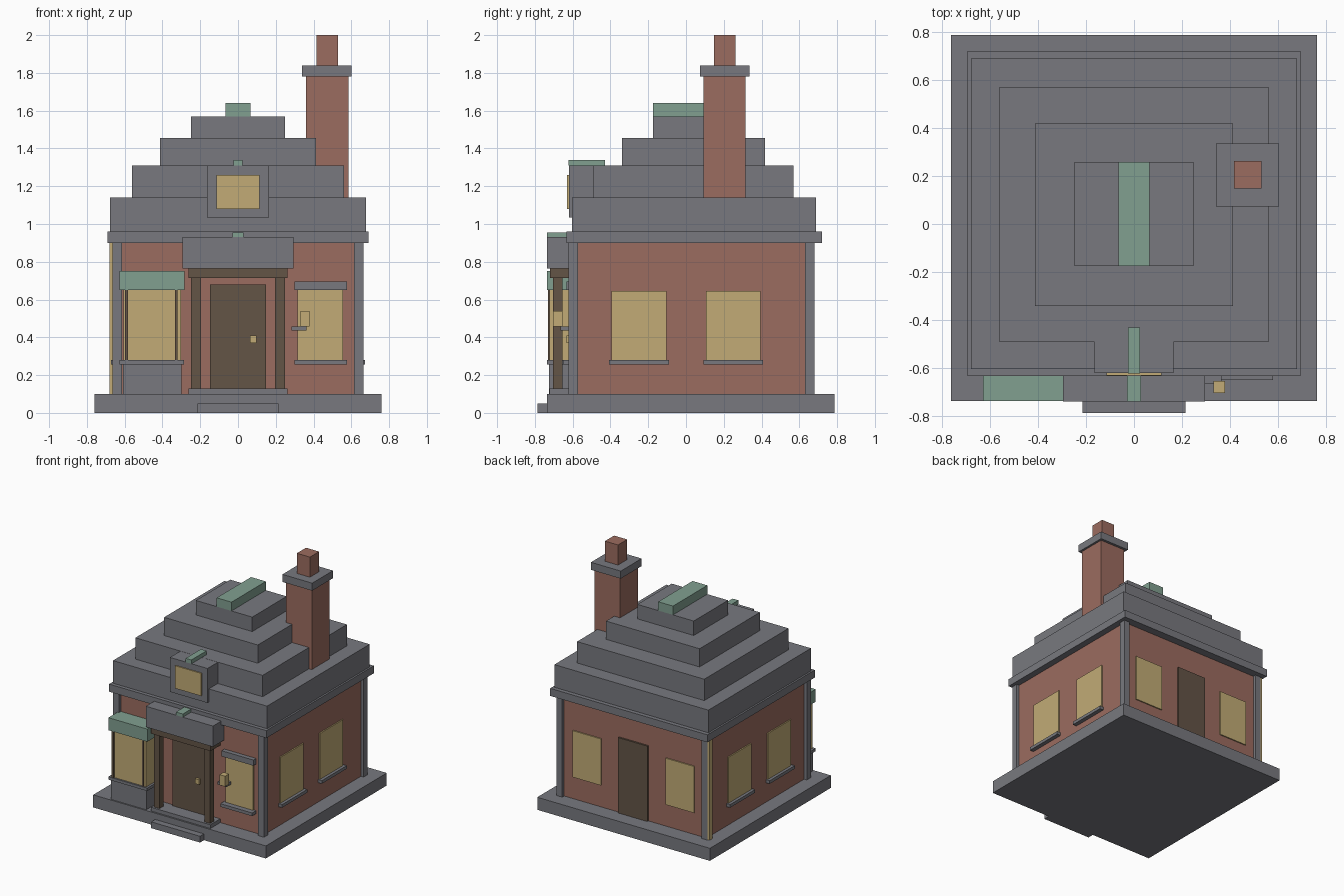
import bpy, bmesh

if "Cube" in bpy.data.objects:
    bpy.data.objects.remove(bpy.data.objects["Cube"])


def material(name, r, g, b):
    m = bpy.data.materials.new(name)
    m.diffuse_color = (r, g, b, 1)
    m.use_nodes = True
    m.node_tree.nodes["Principled BSDF"].inputs["Base Color"].default_value = m.diffuse_color
    return m


STONE = material("grey stone", 0.188, 0.191, 0.212)
BRICK = material("red brick", 0.33, 0.15, 0.115)
GLOW = material("warm yellow", 0.54, 0.41, 0.18)
WOOD = material("dark wood", 0.127, 0.089, 0.061)
COPPER = material("green copper", 0.22, 0.35, 0.28)


def box(name, mat, x, y, z):
    """Axis-aligned box from (min, max) ranges."""
    me = bpy.data.meshes.new(name)
    bm = bmesh.new()
    bmesh.ops.create_cube(bm, size=1)
    for v in bm.verts:
        v.co = [r[0] if c < 0 else r[1] for c, r in zip(v.co, (x, y, z))]
    bm.to_mesh(me)
    bm.free()
    me.materials.append(mat)
    ob = bpy.data.objects.new(name, me)
    bpy.context.collection.objects.link(ob)
    return ob


def sym(w):
    return (-w, w)


def flip(r, s):
    return r if s > 0 else (-r[1], -r[0])


# Plinth, step and walls
box("plinth", STONE, sym(.76), (-.735, .785), (0, .1))
box("front_step", STONE, sym(.215), (-.785, -.735), (0, .05))
box("walls", BRICK, sym(.64), (-.597, .656), (.1, .9))

# Corner posts and the drainpipe at the back left
for s in (1, -1):
    for y in (-.597, .656):
        box("corner_post", STONE, flip((.613, .664), s), (y - .025, y + .025), (.1, .9))
box("drainpipe", GLOW, (-.68, -.655), (.64, .675), (.1, .9))

# Eaves and stepped roof
box("eaves", STONE, sym(.692), (-.632, .72), (.9, .96))
for w, y0, y1, z0, z1 in ((.678, -.603, .687, .96, 1.14), (.56, -.49, .57, 1.14, 1.31),
                          (.412, -.34, .418, 1.31, 1.455), (.248, -.175, .257, 1.455, 1.57)):
    box("roof_tier", STONE, sym(w), (y0, y1), (z0, z1))
box("roof_ridge", COPPER, sym(.065), (-.175, .257), (1.57, 1.64))

# Dormer
box("dormer", STONE, sym(.165), (-.62, -.43), (1.035, 1.309))
box("dormer_window", GLOW, sym(.115), (-.629, -.62), (1.08, 1.26))
box("dormer_ridge", COPPER, sym(.025), (-.622, -.43), (1.309, 1.34))

# Chimney
box("chimney", BRICK, (.36, .585), (.092, .315), (1.0, 1.78))
box("chimney_cap", STONE, (.34, .602), (.073, .335), (1.78, 1.84))
box("chimney_pot", BRICK, (.415, .53), (.147, .262), (1.84, 2.0))

# Side windows with sills
for s in (1, -1):
    for y0, y1 in ((-.395, -.102), (.105, .395)):
        box("side_window", GLOW, flip((.63, .65), s), (y0, y1), (.27, .645))
        box("side_sill", STONE, flip((.63, .673), s), (y0 - .012, y1 + .012), (.255, .28))
    # Back windows
    box("back_window", GLOW, flip((.285, .535), s), (.65, .665), (.275, .645))
box("back_door", WOOD, sym(.128), (.65, .67), (.1, .7))

# Front door with porch
box("landing", STONE, sym(.262), (-.722, -.59), (.1, .13))
box("front_door", WOOD, sym(.147), (-.612, -.59), (.13, .68))
box("door_knob", GLOW, (.064, .099), (-.632, -.61), (.37, .41))
for s in (1, -1):
    box("porch_post", WOOD, flip((.197, .248), s), (-.705, -.655), (.13, .715))
box("porch_beam", WOOD, sym(.262), (-.72, -.59), (.715, .765))
box("porch_canopy", STONE, sym(.295), (-.737, -.59), (.765, .93))
box("porch_ridge", COPPER, sym(.03), (-.737, -.59), (.93, .955))

# Bay window on the left
box("bay_base", STONE, (-.61, -.3), (-.725, -.59), (.1, .257))
box("bay_sill", STONE, (-.627, -.285), (-.735, -.59), (.257, .28))
box("bay_glass", GLOW, (-.607, -.303), (-.722, -.59), (.28, .65))
for x in (-.59, -.327):
    box("bay_mullion", WOOD, (x - .007, x + .007), (-.73, -.72), (.28, .65))
box("bay_roof", COPPER, (-.627, -.283), (-.735, -.59), (.65, .75))

# Front window on the right
box("front_window", GLOW, (.315, .557), (-.607, -.59), (.275, .65))
box("front_sill", STONE, (.298, .578), (-.648, -.59), (.255, .28))
box("front_lintel", STONE, (.298, .578), (-.632, -.59), (.65, .695))

# Lamp on its bracket
box("lamp_bracket", STONE, (.283, .363), (-.665, -.59), (.435, .457))
box("lamp", GLOW, (.33, .378), (-.703, -.653), (.457, .54))
